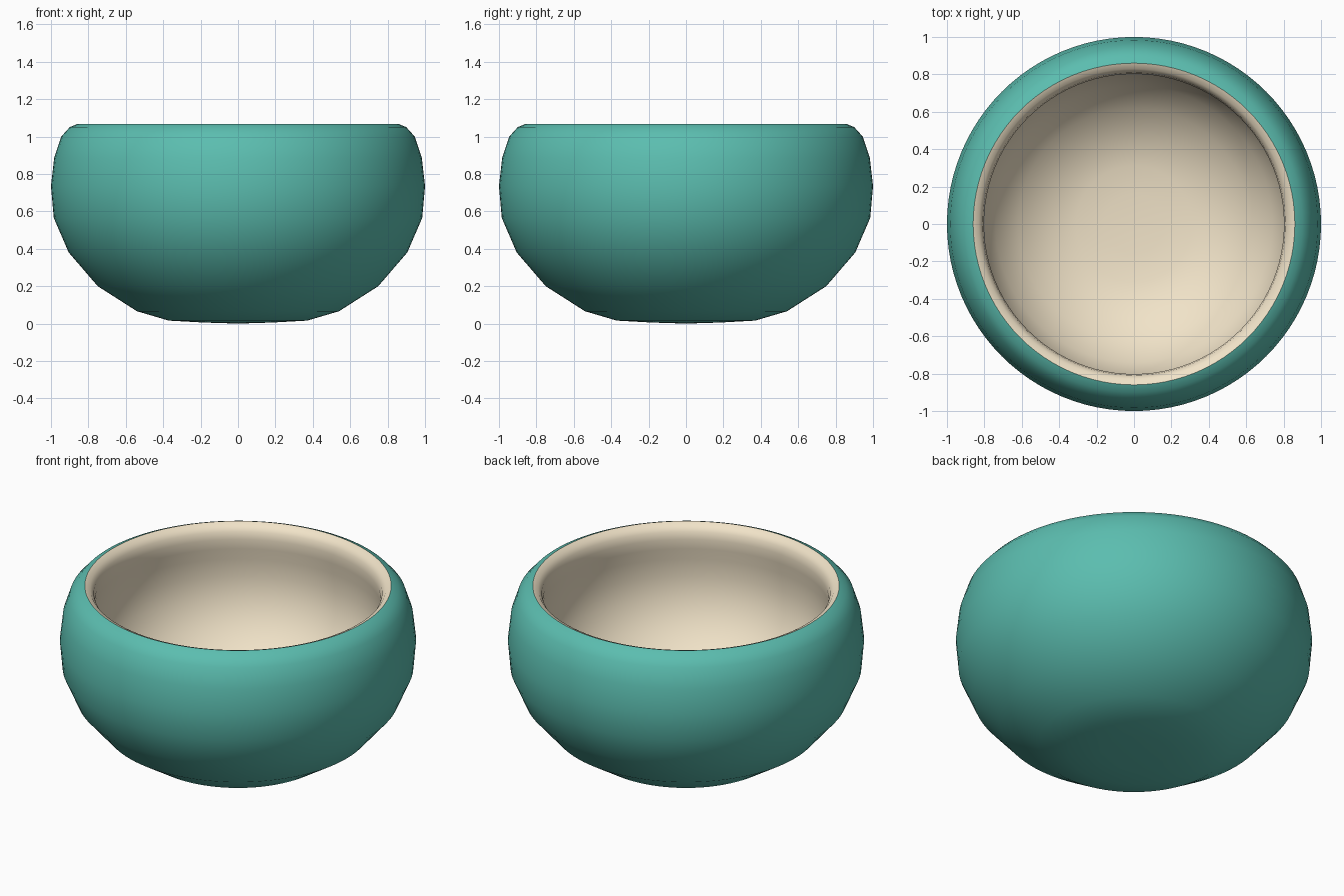
import bpy, bmesh, math

if "Cube" in bpy.data.objects:
    bpy.data.objects.remove(bpy.data.objects["Cube"])

SEGMENTS = 96


def material(name, rgb):
    m = bpy.data.materials.new(name)
    m.diffuse_color = (*rgb, 1)
    m.use_nodes = True
    m.node_tree.nodes["Principled BSDF"].inputs["Base Color"].default_value = m.diffuse_color
    return m


def lathe(name, profile, mat, floor_up):
    """Spin an (r, z) profile around z, smooth shaded."""
    bm = bmesh.new()
    verts = [bm.verts.new((r, 0, z)) for r, z in profile]
    edges = [bm.edges.new(pair) for pair in zip(verts, verts[1:])]
    bmesh.ops.spin(bm, geom=verts + edges, cent=(0, 0, 0), axis=(0, 0, 1),
                   angle=math.tau, steps=SEGMENTS, use_duplicate=False)
    bmesh.ops.remove_doubles(bm, verts=bm.verts[:], dist=1e-4)
    bm.normal_update()
    for f in bm.faces:
        f.smooth = True
    # the face at the axis tells which way the surface points
    centre = min(bm.faces, key=lambda f: f.calc_center_median().xy.length)
    if (centre.normal.z > 0) != floor_up:
        bmesh.ops.reverse_faces(bm, faces=bm.faces[:])
    me = bpy.data.meshes.new(name)
    bm.to_mesh(me)
    bm.free()
    me.materials.append(mat)
    ob = bpy.data.objects.new(name, me)
    bpy.context.collection.objects.link(ob)


teal = material("teal_glaze", (0.105, 0.51, 0.43))
cream = material("cream_glaze", (0.88, 0.77, 0.58))

# outer body, from foot centre up to the rim
lathe("outer_bowl", [
    (0, 0.0), (0.19, 0.006), (0.37, 0.016), (0.54, 0.066), (0.75, 0.20),
    (0.905, 0.38), (0.985, 0.565), (1.0, 0.735), (0.983, 0.885),
    (0.945, 1.0), (0.90, 1.05), (0.86, 1.067)], teal, False)

# inside: rounded lip, slight neck, then the hollow down to the floor
lathe("inner_glaze", [
    (0.86, 1.067), (0.83, 1.055), (0.809, 1.025), (0.802, 0.98),
    (0.807, 0.92), (0.82, 0.85), (0.825, 0.74), (0.81, 0.61),
    (0.74, 0.46), (0.62, 0.33), (0.45, 0.23), (0.31, 0.195),
    (0.16, 0.185), (0, 0.18)], cream, True)
